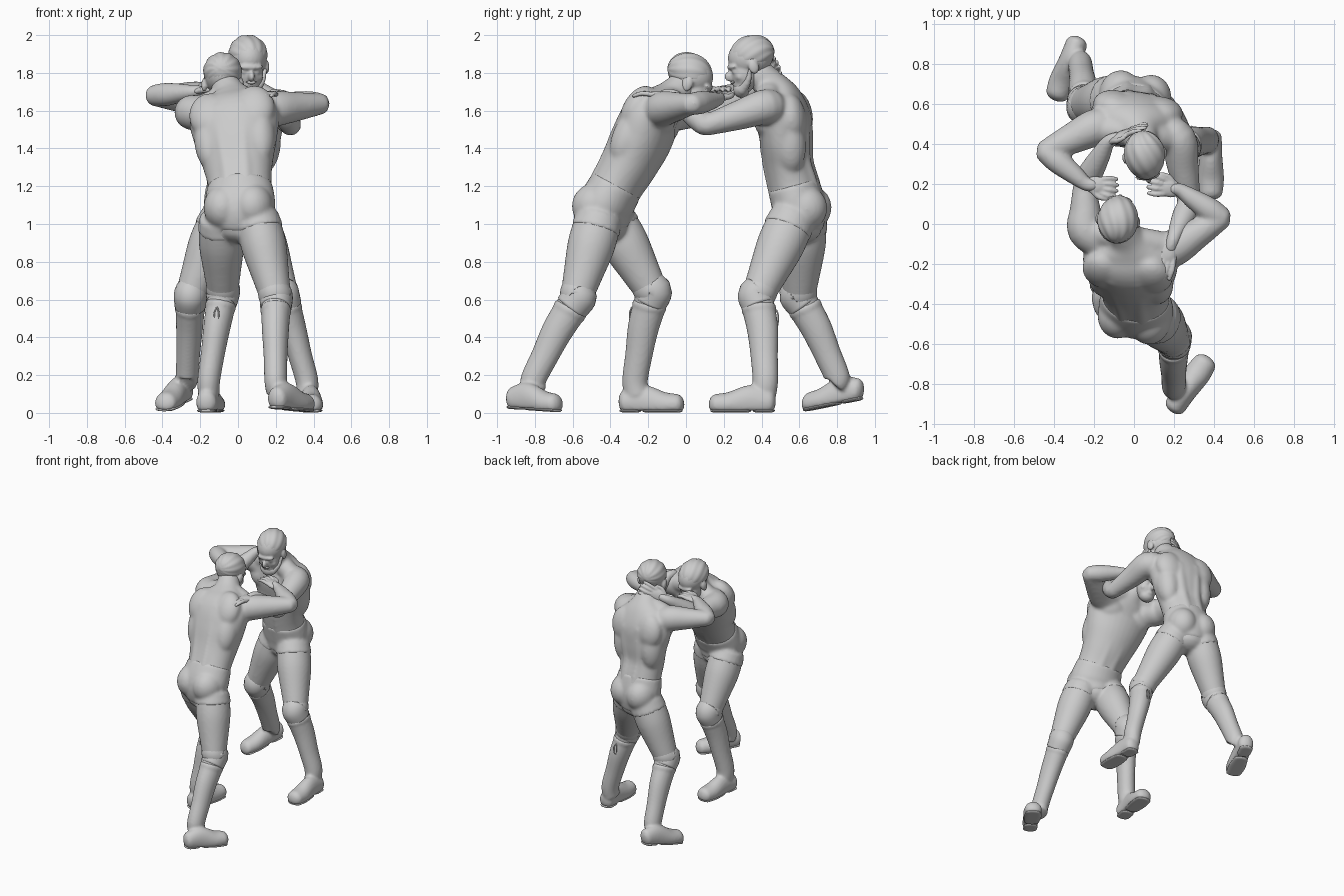
import bpy, bmesh, math
from mathutils import Vector, Matrix

cube = bpy.data.objects.get("Cube")
if cube:
    bpy.data.objects.remove(cube, do_unlink=True)

clay = bpy.data.materials.new("grey_clay")
clay.use_nodes = True
grey = (0.6, 0.6, 0.6, 1)
clay.diffuse_color = grey
for node in clay.node_tree.nodes:
    if node.type == 'BSDF_PRINCIPLED':
        node.inputs["Base Color"].default_value = grey

UP = Vector((0, 0, 1))


def finish(name, bm, voxel=0, smooth=2):
    """Turn overlapping closed shells into one smooth skin."""
    bmesh.ops.recalc_face_normals(bm, faces=bm.faces[:])
    for f in bm.faces:
        f.smooth = True
    mesh = bpy.data.meshes.new(name)
    bm.to_mesh(mesh)
    bm.free()
    mesh.materials.append(clay)
    ob = bpy.data.objects.new(name, mesh)
    bpy.context.collection.objects.link(ob)
    if voxel:
        rm = ob.modifiers.new("skin", 'REMESH')
        rm.mode, rm.voxel_size, rm.use_smooth_shade = 'VOXEL', voxel, True
        sm = ob.modifiers.new("soften", 'SMOOTH')
        sm.factor, sm.iterations = 0.5, smooth


def st(p, w, d=None):
    """Station: centre plus two radii."""
    return (p[0], p[1], p[2], w, d or w)


def loft(bm, pts, side, n=24, sub=5, cap=0.7):
    """Elliptical rings along a smooth path, with rounded ends."""
    side = Vector(side)
    q = [pts[0]] + list(pts) + [pts[-1]]
    path = []
    for i in range(1, len(q) - 2):
        for k in range(sub + (i == len(q) - 3)):
            t = k / sub
            path.append([0.5 * (2 * b + (c - a) * t + (2 * a - 5 * b + 4 * c - d) * t * t
                                + (3 * b - a - 3 * c + d) * t ** 3)
                         for a, b, c, d in zip(*q[i - 1:i + 3])])
    cs = [Vector(p[:3]) for p in path]
    tan = [(cs[min(i + 1, len(cs) - 1)] - cs[max(i - 1, 0)]).normalized() for i in range(len(cs))]
    rows = [(c, t, p[3], p[4]) for c, t, p in zip(cs, tan, path)]

    def end(row, sign):
        c, t, w, d = row
        return [(c + t * sign * math.sin(a) * cap * min(w, d), t, w * math.cos(a), d * math.cos(a))
                for a in (0.4, 0.8, 1.15, 1.4)]
    rows = end(rows[0], -1)[::-1] + rows + end(rows[-1], 1)
    rings = []
    for c, t, w, d in rows:
        u = (side - t * side.dot(t)).normalized()
        v = t.cross(u)
        rings.append([bm.verts.new(c + u * w * math.cos(a) + v * d * math.sin(a))
                      for a in (math.tau * k / n for k in range(n))])
    for r0, r1 in zip(rings, rings[1:]):
        for k in range(n):
            bm.faces.new((r0[k], r0[k - 1], r1[k - 1], r1[k]))
    bm.faces.new(rings[0])
    bm.faces.new(rings[-1][::-1])
    return [v for r in rings for v in r]


def ball(bm, c, axes, radii, n=32):
    m = Matrix.Translation(c) @ Matrix(axes).transposed().to_4x4() @ Matrix.Diagonal((*radii, 1))
    return bmesh.ops.create_uvsphere(bm, u_segments=n, v_segments=n * 2 // 3, radius=1, matrix=m)["verts"]


def make_hand(name, wrist, tip, normal):
    bm = bmesh.new()
    size = (tip - wrist).length
    d = (tip - wrist).normalized()
    w = Vector(normal).cross(d).normalized()
    n = d.cross(w)
    ball(bm, wrist + d * size * 0.3, (w, d, n), (0.046, size * 0.34, 0.022))
    for i in range(4):
        a = wrist + d * size * 0.45 + w * (i - 1.5) * 0.022
        reach = size * (0.55 - 0.05 * abs(i - 1.5))
        spread = w * (i - 1.5) * 0.007
        loft(bm, [st(a, 0.014), st(a + d * reach * 0.55 + n * 0.004 + spread, 0.013),
                  st(a + d * reach - n * 0.012 + spread, 0.01)], w, 10, 3)
    thumb = wrist + d * 0.03 - w * 0.02
    loft(bm, [st(thumb, 0.016), st(thumb + d * 0.04 - w * 0.035, 0.015),
              st(thumb + d * 0.085 - w * 0.04, 0.011)], n, 10, 3)
    finish(name, bm, 0.006)


def make_head(name, c, fwd, beard):
    c, f = Vector(c), Vector(fwd).normalized()
    r = f.cross(UP).normalized()
    u = r.cross(f)
    axes = (r, f, u)

    def at(x, y, z):
        return c + r * x + f * y + u * z
    bm = bmesh.new()
    # cranium, face, jaw, nose, brow, lips
    ball(bm, at(0, -0.01, 0.015), axes, (0.097, 0.12, 0.105))
    ball(bm, at(0, 0.045, -0.06), axes, (0.075, 0.07, 0.095))
    ball(bm, at(0, 0.065, -0.12), axes, (0.055, 0.05, 0.045))
    ball(bm, at(0, 0.12, -0.055), axes, (0.017, 0.03, 0.028))
    ball(bm, at(0, 0.098, -0.008), axes, (0.065, 0.025, 0.016))
    ball(bm, at(0, 0.108, -0.1), axes, (0.027, 0.012, 0.009))
    # eyes, cheeks, ears
    for s in (-1, 1):
        ball(bm, at(s * 0.035, 0.095, -0.035), axes, (0.016, 0.016, 0.012))
        ball(bm, at(s * 0.045, 0.075, -0.068), axes, (0.025, 0.025, 0.022))
        ball(bm, at(s * 0.097, 0.0, -0.035), axes, (0.016, 0.028, 0.038))
    finish(name + "_head", bm, 0.008)
    # hair: a rippled cap, swept from brow to nape
    bm = bmesh.new()
    for v in ball(bm, at(0, -0.022, 0.03), axes, (0.102, 0.12, 0.1), 64):
        p = v.co - c
        a = math.atan2(p.dot(r), p.dot(u))
        v.co = c + p * (1 + 0.014 * math.sin(a * 13 + 40 * p.dot(f)))
    finish(name + "_hair", bm)
    if beard:
        bm = bmesh.new()
        ball(bm, at(0, 0.08, -0.138), axes, (0.052, 0.042, 0.045))
        ball(bm, at(0, 0.116, -0.088), axes, (0.034, 0.014, 0.009))
        for s in (-1, 1):
            loft(bm, [st(at(s * 0.09, 0.02, -0.04), 0.01), st(at(s * 0.07, 0.045, -0.1), 0.018),
                      st(at(s * 0.03, 0.08, -0.14), 0.03)], f, 12)
        finish(name + "_beard", bm, 0.008)


def make_leg(name, body, trunks, side, hip, knee, ankle, heel, toe, lift=0.0):
    hip, knee, ankle = Vector(hip), Vector(knee), Vector(ankle)
    heel, toe = Vector((*heel, 0)), Vector((*toe, 0))
    f = (toe - heel).normalized()
    across = f.cross(UP)
    back = side.cross(UP)
    # bare thigh, knee and upper calf
    loft(body, [st(hip, 0.116, 0.125), st(hip.lerp(knee, 0.3), 0.12, 0.126),
                st(hip.lerp(knee, 0.7), 0.099, 0.104), st(knee, 0.082, 0.086)], side)
    loft(body, [st(knee, 0.083), st(knee.lerp(ankle, 0.3) + back * 0.01, 0.068, 0.078)], side)
    loft(trunks, [st(hip.lerp(knee, -0.1), 0.114, 0.122), st(hip.lerp(knee, 0.08), 0.124, 0.132)],
         side, cap=0.15)
    # knee pad
    bm = bmesh.new()
    loft(bm, [st(hip.lerp(knee, 0.86), 0.085, 0.089), st(hip.lerp(knee, 0.95), 0.089, 0.094),
              st(knee - back * 0.012, 0.088, 0.095), st(knee.lerp(ankle, 0.12), 0.083, 0.089)],
         side, cap=0.15)
    finish(name + "_knee_pad", bm)
    # boot shaft with a rolled cuff, and the foot
    bm = bmesh.new()
    top = knee.lerp(ankle, 0.17)
    instep = Vector((ankle.x, ankle.y, 0.09 + lift)) + f * 0.01
    loft(bm, [st(top, 0.077, 0.088), st(knee.lerp(ankle, 0.4) + back * 0.01, 0.071, 0.083),
              st(knee.lerp(ankle, 0.7) + back * 0.006, 0.063, 0.073), st(ankle, 0.06, 0.068),
              st(instep, 0.055, 0.066)], side, cap=0.2)
    loft(bm, [st(knee.lerp(ankle, 0.18), 0.081, 0.092), st(knee.lerp(ankle, 0.13), 0.081, 0.092)],
         side, cap=0.2)

    def on_foot(s, z, w, d):
        return st(heel.lerp(toe, s) + UP * z, w, d)

    def tilt(verts, floor):
        for v in verts:
            s = (v.co - heel).dot(f) / (toe - heel).length
            v.co.z = max(v.co.z, floor) + lift * max(0, 1 - s)
    tilt(loft(bm, [on_foot(0.14, 0.055, 0.055, 0.068), on_foot(0.38, 0.06, 0.057, 0.088),
                   on_foot(0.68, 0.045, 0.066, 0.066), on_foot(0.87, 0.045, 0.06, 0.056)],
              across), 0.012)
    finish(name + "_boot", bm, 0.01, 3)
    # heel block and front sole
    bm = bmesh.new()
    tilt(loft(bm, [on_foot(0.13, 0.012, 0.05, 0.012), on_foot(0.28, 0.012, 0.05, 0.012)], across,
              cap=2.5), 0.003)
    tilt(loft(bm, [on_foot(0.45, 0.012, 0.052, 0.012), on_foot(0.68, 0.012, 0.063, 0.012),
                   on_foot(0.88, 0.012, 0.056, 0.012)], across, cap=2.2), 0.003)
    finish(name + "_sole", bm)
    # loose lace at the back of the cuff
    bm = bmesh.new()
    p = top + back * 0.093
    for s in (-0.012, 0.012):
        loft(bm, [st(p, 0.004), st(p + across * s + back * 0.01 - UP * 0.03, 0.004),
                  st(p + across * s * 0.6 + back * 0.008 - UP * 0.08, 0.003)], across, 8, 3)
    finish(name + "_lace", bm)


def make_wrestler(name, right, torso, arms, legs, head, fwd, beard):
    body, trunks = bmesh.new(), bmesh.new()
    right = Vector((*right, 0)).normalized()
    loft(body, torso, right, 32)

    def on(i, su, sv):
        """Point and axes relative to a torso station."""
        t = (Vector(torso[i + 1][:3]) - Vector(torso[i - 1][:3])).normalized()
        u = (right - t * right.dot(t)).normalized()
        v = t.cross(u)
        return Vector(torso[i][:3]) + u * torso[i][3] * su + v * torso[i][4] * sv, (u, v, t)
    # chest, shoulder blades, flanks, back and belly muscles, buttocks
    for s in (-1, 1):
        ball(body, *on(5, s * 0.42, 0.57), (0.105, 0.06, 0.08))
        ball(body, *on(5, s * 0.5, -0.45), (0.11, 0.075, 0.13))
        ball(body, *on(4, s * 0.6, -0.25), (0.085, 0.09, 0.17))
        loft(body, [st(on(i, s * 0.27, -0.69)[0], 0.045) for i in range(1, 6)], right)
        loft(body, [st(on(i, s * 0.22, 0.68)[0], 0.045) for i in range(1, 5)], right)
        ball(trunks, *on(1, s * 0.44, -0.3), (0.105, 0.12, 0.12))
    # trunks
    loft(trunks, [st(p, p[3] + 0.006, p[4] + 0.006) for p in torso[:3]], right, 32, cap=0.2)
    # arms and hands
    for label, (sh, el, wr, tip, normal) in arms.items():
        sh, el, wr, tip = map(Vector, (sh, el, wr, tip))
        chest, neck = Vector(torso[5][:3]), Vector(torso[7][:3])
        loft(body, [st(sh.lerp(chest, 0.4), 0.092), st(sh, 0.094), st(sh.lerp(el, 0.45), 0.078),
                    st(el, 0.055)], UP)
        loft(body, [st(neck, 0.065), st(neck.lerp(sh, 0.5), 0.07), st(sh, 0.07)], UP)
        loft(body, [st(el, 0.056), st(el.lerp(wr, 0.3), 0.062), st(el.lerp(wr, 0.7), 0.05),
                    st(wr, 0.036), st(wr.lerp(tip, 0.25), 0.032)], UP)
        make_hand(f"{name}_{label}_hand", wr, tip, normal)
    for label, joints in legs.items():
        make_leg(f"{name}_{label}", body, trunks, right, *joints)
    finish(name + "_body", body, 0.011, 9)
    finish(name + "_trunks", trunks, 0.011, 7)
    make_head(name, head, fwd, beard)


make_wrestler(
    "front_wrestler", (0.97, -0.2),
    [(.01, -.43, .98, .13, .12), (.01, -.43, 1.08, .182, .14), (.01, -.37, 1.2, .168, .135),
     (0, -.3, 1.32, .188, .148), (-.01, -.24, 1.44, .22, .16), (-.02, -.185, 1.56, .24, .152),
     (-.03, -.12, 1.63, .2, .115), (-.04, -.07, 1.68, .1, .09), (-.07, -.01, 1.74, .074, .078)],
    {"right": ((.2, -.12, 1.61), (.44, .03, 1.635), (.23, .17, 1.66), (.07, .2, 1.7), UP),
     "left": ((-.24, -.03, 1.59), (-.25, .2, 1.6), (-.13, .41, 1.76), (.06, .5, 1.85), (-.3, .9, .3))},
    {"right": ((.11, -.47, 1), (.2, -.58, .61), (.2, -.81, .17), (.18, -.95), (.38, -.66), .02),
     "left": ((-.09, -.38, 1), (-.08, -.18, .64), (-.155, -.27, .17), (-.175, -.37), (-.12, 0))},
    (-.08, .03, 1.77), (.1, .9, -.35), False)

make_wrestler(
    "rear_wrestler", (-0.98, 0.15),
    [(0, .6, .98, .13, .12), (0, .6, 1.08, .175, .135), (0, .57, 1.2, .165, .132),
     (0, .54, 1.32, .182, .125), (.01, .53, 1.44, .215, .135), (.01, .515, 1.56, .235, .143),
     (.02, .49, 1.66, .2, .12), (.03, .45, 1.73, .1, .09), (.045, .38, 1.8, .074, .077)],
    {"right": ((-.2, .48, 1.66), (-.445, .365, 1.68), (-.24, .2, 1.7), (-.08, .18, 1.72), UP),
     "left": ((.22, .42, 1.62), (.28, .1, 1.52), (.2, -.07, 1.68), (.13, -.28, 1.69), UP)},
    {"right": ((-.1, .62, 1), (-.25, .6, .62), (-.27, .8, .19), (-.27, .95), (-.4, .61), .07),
     "left": ((.1, .55, 1), (.24, .38, .62), (.365, .42, .17), (.385, .49), (.385, .11))},
    (.055, .335, 1.865), (.15, -.95, -.25), True)
